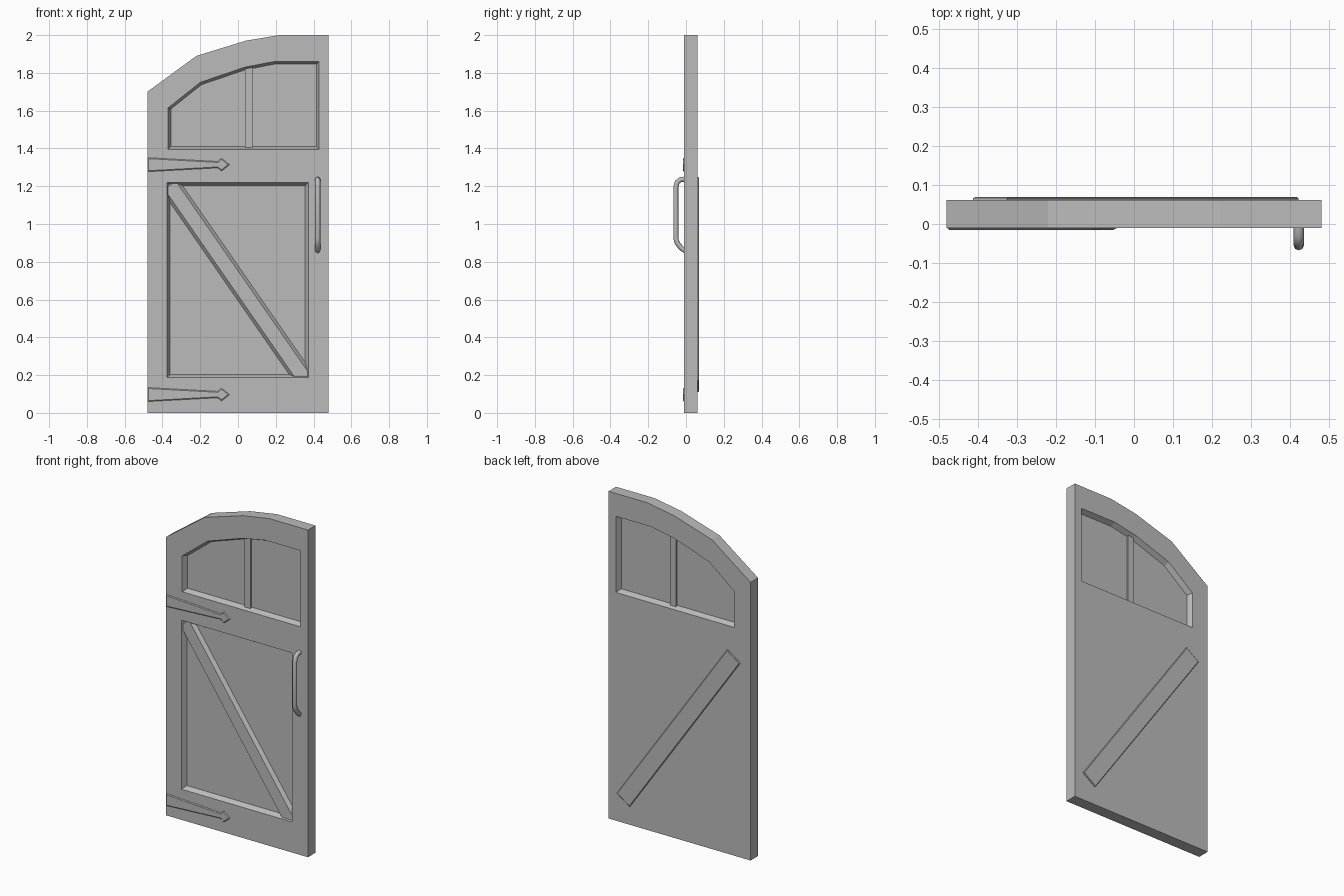
import bpy, bmesh, math
from mathutils import Vector

if "Cube" in bpy.data.objects:
    bpy.data.objects.remove(bpy.data.objects["Cube"])

FRONT, BACK = -0.01, 0.062

grey = bpy.data.materials.new("plain grey")
grey.use_nodes = True
COLOUR = (0.5, 0.5, 0.5, 1)
grey.diffuse_color = COLOUR
grey.node_tree.nodes["Principled BSDF"].inputs["Base Color"].default_value = COLOUR


def inset(points, d):
    """Mitred inward offset of a counter-clockwise (x, z) outline."""
    pts = [Vector(p) for p in points]
    out = []
    for i, p in enumerate(pts):
        a = (p - pts[i - 1]).normalized()
        b = (pts[(i + 1) % len(pts)] - p).normalized()
        na, nb = Vector((-a.y, a.x)), Vector((-b.y, b.x))
        out.append(p + (na + nb) * d / (1 + na.dot(nb)))
    return out


def loft(name, layers):
    """Solid skinned through (y, outline) layers."""
    bm = bmesh.new()
    rings = [[bm.verts.new((x, y, z)) for x, z in pts] for y, pts in layers]
    for r, s in zip(rings, rings[1:]):
        for i in range(len(r)):
            j = (i + 1) % len(r)
            bm.faces.new((r[i], r[j], s[j], s[i]))
    bm.faces.new(rings[0])
    bm.faces.new(rings[-1])
    bmesh.ops.recalc_face_normals(bm, faces=bm.faces)
    mesh = bpy.data.meshes.new(name)
    bm.to_mesh(mesh)
    bm.free()
    mesh.materials.append(grey)
    obj = bpy.data.objects.new(name, mesh)
    bpy.context.collection.objects.link(obj)
    return obj


def carve(target, outline, surface, floor, slope):
    """Cut a recess with sloping walls from a surface down to a floor."""
    over = surface + math.copysign(0.02, surface - floor)
    cutter = loft("cutter", [(over, outline), (surface, outline),
                             (floor, inset(outline, slope))])
    cutter.hide_render = True
    mod = target.modifiers.new("recess", "BOOLEAN")
    mod.operation, mod.solver, mod.object = "DIFFERENCE", "EXACT", cutter
    bpy.context.view_layer.objects.active = target
    bpy.ops.object.modifier_apply(modifier=mod.name)
    bpy.data.objects.remove(cutter)


# Door slab with its half-arched top
slab = [(-0.48, 0), (0.48, 0), (0.48, 2), (0.22, 2),
        (0.04, 1.97), (-0.22, 1.89), (-0.48, 1.70)]
door = loft("door_slab", [(FRONT, slab), (BACK, slab)])

# Window recessed from both sides, leaving a thin pane
window = [(-0.37, 1.395), (0.43, 1.395), (0.43, 1.86), (0.19, 1.86),
          (0.035, 1.83), (-0.2, 1.75), (-0.37, 1.615)]
carve(door, window, FRONT, 0.021, 0.014)
carve(door, window, BACK, 0.031, 0.014)

# Lower panel recessed in the front
panel = [(-0.375, 0.187), (0.372, 0.187), (0.372, 1.22), (-0.375, 1.22)]
carve(door, panel, FRONT, 0.018, 0.016)

# Window divider
bar = [(0.038, 1.4), (0.078, 1.4), (0.078, 1.835), (0.038, 1.825)]
loft("window_divider", [(0.01, bar), (0.042, bar)])

# Diagonal brace, chamfered and showing on both sides
along = Vector((0.57, -0.822)).normalized()
across = Vector((-along.y, along.x))
centre = Vector((0.005, 0.68))
brace = [centre + along * u * 0.655 + across * v * 0.053
         for u, v in ((-1, -1), (1, -1), (1, 1), (-1, 1))]
loft("diagonal_brace", [(-0.002, inset(brace, 0.016)), (0.018, brace),
                        (0.066, brace), (0.069, inset(brace, 0.004))])

# Strap hinges with arrow tips
for name, z in (("upper_hinge", 1.314), ("lower_hinge", 0.097)):
    upper = [(-0.045, 0), (-0.087, 0.034), (-0.108, 0.017), (-0.478, 0.037)]
    lower = [(x, -h) for x, h in reversed(upper[1:])]
    strap = [(x, z + h) for x, h in upper + lower]
    loft(name, [(FRONT + 0.002, strap), (FRONT - 0.001, strap),
                (FRONT - 0.005, inset(strap, 0.005))])

# Pull handle swept along a bent path
curve = bpy.data.curves.new("pull_handle", "CURVE")
curve.dimensions = "3D"
curve.bevel_depth, curve.bevel_resolution = 0.0135, 2
curve.use_fill_caps = True
path = [(0, 1.238), (-0.03, 1.235), (-0.046, 1.222), (-0.054, 1.195),
        (-0.054, 0.925), (-0.047, 0.9), (-0.025, 0.872), (0, 0.855)]
spline = curve.splines.new("POLY")
spline.points.add(len(path) - 1)
for point, (y, z) in zip(spline.points, path):
    point.co = (0.422, y, z, 1)
curve.materials.append(grey)
handle = bpy.data.objects.new("pull_handle", curve)
bpy.context.collection.objects.link(handle)
bpy.ops.object.select_all(action="DESELECT")
handle.select_set(True)
bpy.context.view_layer.objects.active = handle
bpy.ops.object.convert(target="MESH")
bpy.ops.object.shade_smooth_by_angle(angle=math.radians(50))
